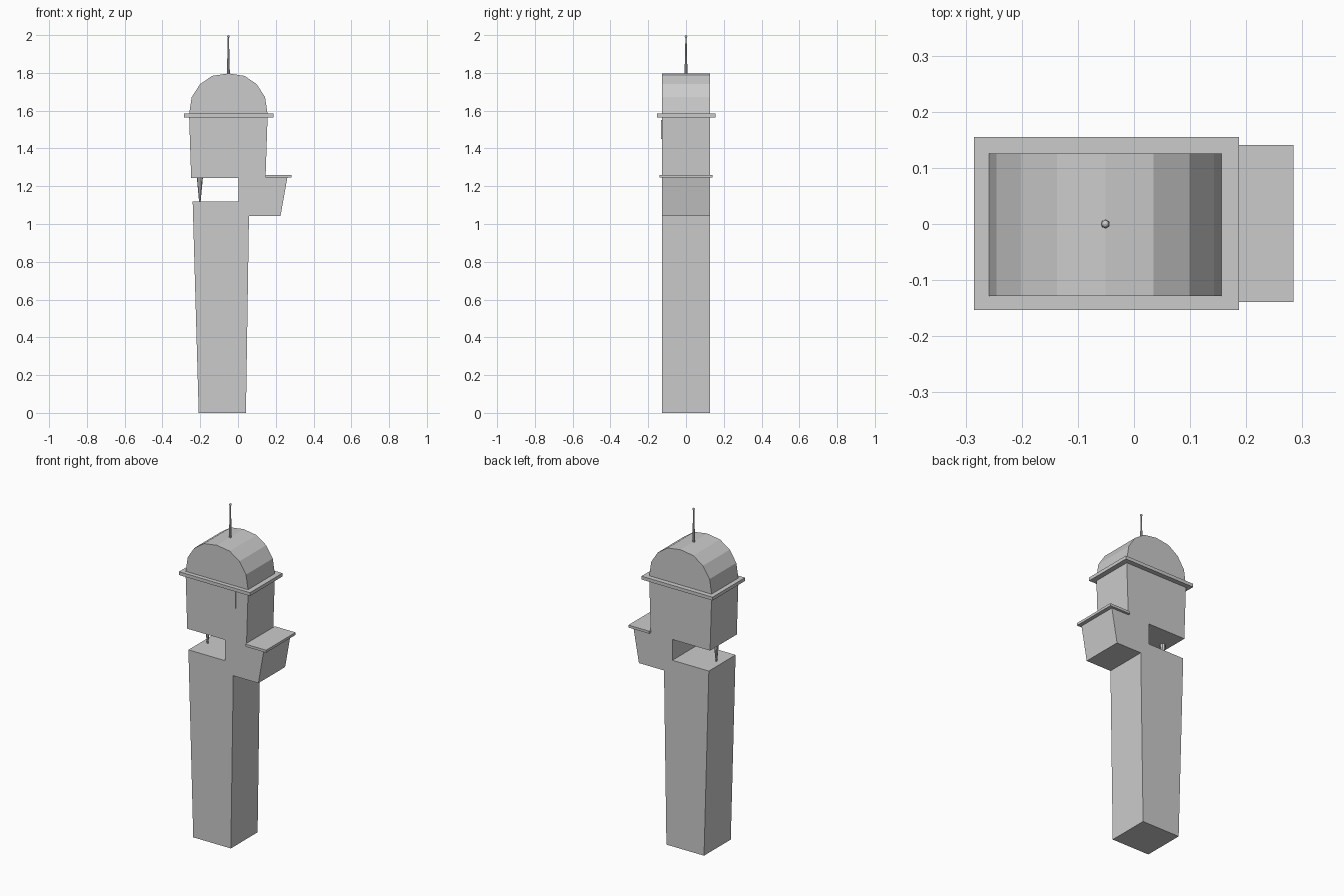
import bpy, bmesh
from mathutils import Matrix

if "Cube" in bpy.data.objects:
    bpy.data.objects.remove(bpy.data.objects["Cube"])


def make_object(name, bm):
    bmesh.ops.recalc_face_normals(bm, faces=bm.faces)
    mesh = bpy.data.meshes.new(name)
    bm.to_mesh(mesh)
    bm.free()
    obj = bpy.data.objects.new(name, mesh)
    bpy.context.collection.objects.link(obj)
    return obj


def extrude_profile(name, points, y0, y1):
    bm = bmesh.new()
    face = bm.faces.new([bm.verts.new((x, y0, z)) for x, z in points])
    new = bmesh.ops.extrude_face_region(bm, geom=[face], use_keep_orig=True)["geom"]
    bmesh.ops.translate(bm, vec=(0, y1 - y0, 0),
                        verts=[v for v in new if isinstance(v, bmesh.types.BMVert)])
    return make_object(name, bm)


def box(name, x0, x1, y0, y1, z0, z1):
    return extrude_profile(name, [(x0, z0), (x1, z0), (x1, z1), (x0, z1)], y0, y1)


def cone(name, x, z0, z1, r0, r1, sides=8):
    bm = bmesh.new()
    bmesh.ops.create_cone(bm, cap_ends=True, segments=sides, radius1=r0, radius2=r1,
                          depth=z1 - z0, matrix=Matrix.Translation((x, 0, (z0 + z1) / 2)))
    return make_object(name, bm)


CX = -0.051
# barrel roof outline, mirrored about the tower axis
half = [(0.208, 1.58), (0.194, 1.672), (0.150, 1.74), (0.086, 1.784)]
roof = ([(CX + dx, z) for dx, z in half] + [(CX, 1.797)]
        + [(CX - dx, z) for dx, z in reversed(half)])

# tower with notch, side bay, upper room and roof as one outline
tower = [(-0.208, 0), (0.042, 0), (0.058, 1.042), (0.225, 1.042), (0.262, 1.25),
         (0.146, 1.25)] + roof + [(-0.248, 1.243), (0.002, 1.243), (0.002, 1.118),
                                  (-0.24, 1.118)]
extrude_profile("tower_body", tower, -0.128, 0.126)

# projecting slabs
box("roof_cornice", -0.285, 0.187, -0.153, 0.155, 1.565, 1.585)
box("bay_cover", 0.146, 0.284, -0.139, 0.141, 1.245, 1.26)

# tapered post in the notch
cone("notch_post", -0.202, 1.115, 1.246, 0.004, 0.016)

# thin blade on the front wall
extrude_profile("front_blade", [(0.072, 1.45), (0.075, 1.45), (0.075, 1.55), (0.072, 1.55)],
                -0.132, -0.12)

# spire and its ball
cone("spire", CX, 1.79, 1.995, 0.008, 0.003)
bm = bmesh.new()
bmesh.ops.create_uvsphere(bm, u_segments=10, v_segments=6, radius=0.007,
                          matrix=Matrix.Translation((CX, 0, 1.993)))
make_object("spire_ball", bm)
